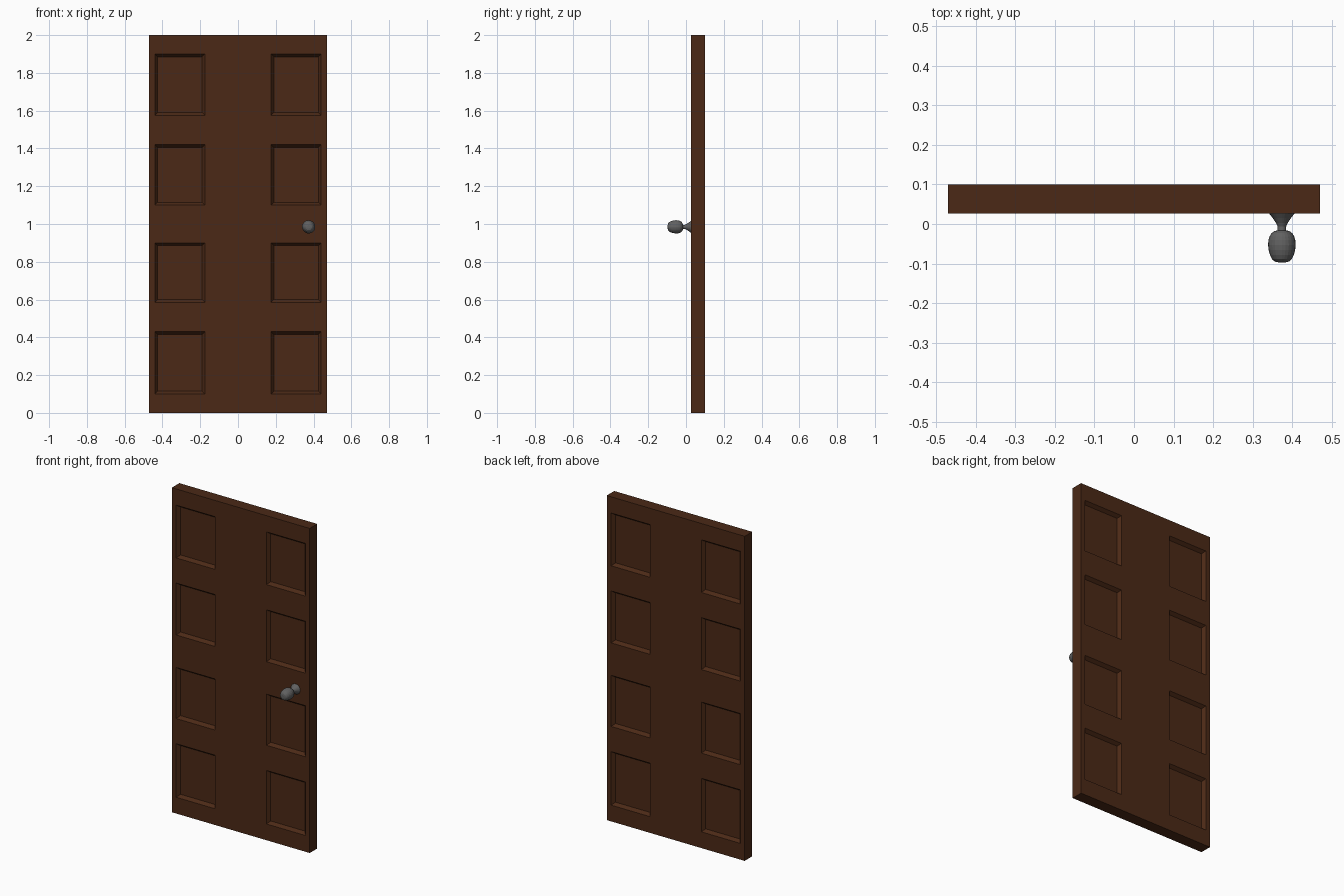
import bpy, bmesh
from math import radians
from mathutils import Vector, Matrix

if "Cube" in bpy.data.objects:
    bpy.data.objects.remove(bpy.data.objects["Cube"])

FRONT, BACK = 0.027, 0.1
HALF_W, HEIGHT = 0.47, 2.0
PANEL_X = (0.175, 0.44)
PANEL_Z = [(0.10, 0.43), (0.585, 0.90), (1.10, 1.42), (1.575, 1.90)]


def finish(bm, name, color):
    bmesh.ops.recalc_face_normals(bm, faces=bm.faces)
    mesh = bpy.data.meshes.new(name)
    bm.to_mesh(mesh)
    bm.free()
    obj = bpy.data.objects.new(name, mesh)
    bpy.context.collection.objects.link(obj)
    mat = bpy.data.materials.new(name + "_material")
    mat.diffuse_color = (*color, 1)
    mat.use_nodes = True
    mat.node_tree.nodes["Principled BSDF"].inputs["Base Color"].default_value = mat.diffuse_color
    mesh.materials.append(mat)
    return obj


def cut(bm, point, normal):
    bmesh.ops.bisect_plane(bm, geom=bm.verts[:] + bm.edges[:] + bm.faces[:],
                           plane_co=point, plane_no=normal)


# Door slab, cut into a grid of cells
bm = bmesh.new()
bmesh.ops.create_cube(bm, size=1, matrix=Matrix.Translation((0, (FRONT + BACK) / 2, HEIGHT / 2))
                      @ Matrix.Diagonal((2 * HALF_W, BACK - FRONT, HEIGHT, 1)))
for x in PANEL_X:
    for side in (-1, 1):
        cut(bm, (side * x, 0, 0), (1, 0, 0))
for pair in PANEL_Z:
    for z in pair:
        cut(bm, (0, 0, z), (0, 0, 1))

# Sloped recessed panels on both faces
bm.normal_update()
panels = []
for f in bm.faces:
    c = f.calc_center_median()
    if (abs(f.normal.y) > 0.9 and PANEL_X[0] < abs(c.x) < PANEL_X[1]
            and any(lo < c.z < hi for lo, hi in PANEL_Z)):
        panels.append(f)
bmesh.ops.inset_individual(bm, faces=panels, thickness=0.015, depth=-0.02,
                           use_even_offset=True)
finish(bm, "door_panel", (0.07, 0.022, 0.008))

# Knob with flared stem, turned around an axis along y: (radius, y)
profile = [(0, 0.03), (0.033, 0.03), (0.031, 0.025), (0.023, 0.015), (0.015, 0.003),
           (0.011, -0.006), (0.011, -0.016), (0.019, -0.018), (0.026, -0.023),
           (0.031, -0.031), (0.034, -0.041), (0.035, -0.053), (0.0335, -0.066),
           (0.030, -0.079), (0.025, -0.089), (0.018, -0.095), (0.009, -0.097), (0, -0.097)]
center = Vector((0.374, 0, 0.985))
bm = bmesh.new()
verts = [bm.verts.new(center + Vector((r, y, 0))) for r, y in profile]
edges = [bm.edges.new(pair) for pair in zip(verts, verts[1:])]
bmesh.ops.spin(bm, geom=verts + edges, cent=center, axis=(0, 1, 0),
               angle=radians(360), steps=24, use_duplicate=False)
bmesh.ops.remove_doubles(bm, verts=bm.verts, dist=0.0001)
finish(bm, "door_knob", (0.12, 0.12, 0.12))
